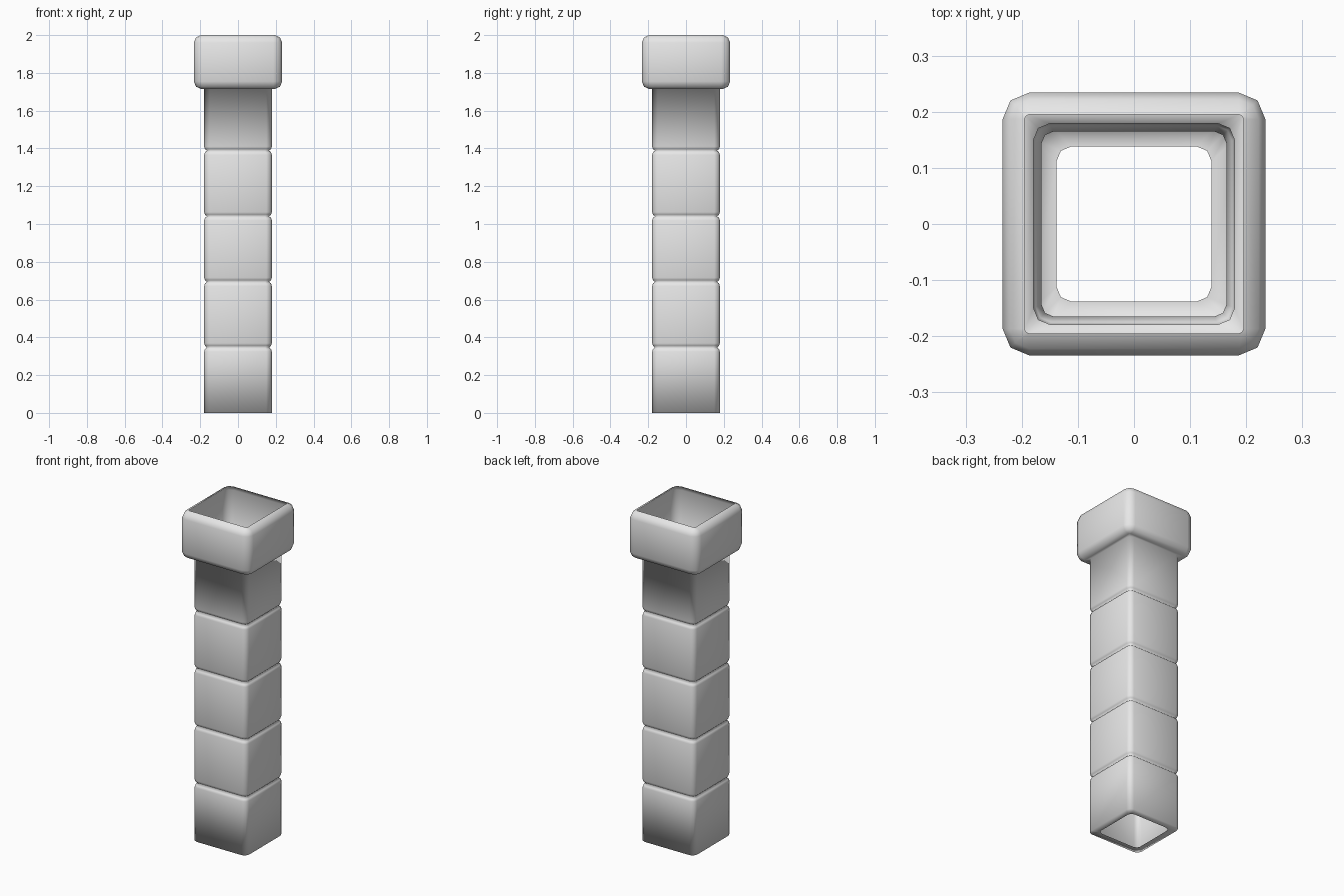
import bpy, bmesh, math

cube = bpy.data.objects.get("Cube")
if cube:
    bpy.data.objects.remove(cube, do_unlink=True)

stone = bpy.data.materials.new("light grey stone")
stone.use_nodes = True
GREY = (0.8, 0.8, 0.8, 1)
stone.diffuse_color = GREY
stone.node_tree.nodes["Principled BSDF"].inputs["Base Color"].default_value = GREY


def rounded_square(bm, half, flat, z):
    """Square ring with two-segment rounded corners; flat is the half length of a side."""
    r = half - flat
    ring = []
    for quarter in range(4):
        for step in range(3):
            a = step * math.pi / 4
            x, y = flat + r * math.cos(a), flat + r * math.sin(a)
            for _ in range(quarter):
                x, y = -y, x
            ring.append(bm.verts.new((x, y, z)))
    return ring


# Shaft: bottom lip, then blocks parted by narrow grooves
SHAFT, BLOCK, COLLAR_Z = 0.179, 0.347, 1.715
profile = [(0.138, 0.112, 0), (SHAFT, 0.150, 0)]
for i in range(1, 5):
    z = i * BLOCK
    for inset, dz in [(0, -0.022), (0.004, -0.009), (0.014, 0), (0.004, 0.009), (0, 0.022)]:
        profile.append((SHAFT - inset, 0.150 - inset / 2, z + dz))
profile.append((SHAFT, 0.150, COLLAR_Z))

# Collar: wider open box with rounded lower and upper edges
edge = [(0.195, 0), (0.222, 0.012), (0.234, 0.040)]
profile += [(h, 0.187, COLLAR_Z + d) for h, d in edge]
profile += [(h, 0.187, 2 - d) for h, d in reversed(edge)]

# Join the rings into one thin, open-ended shell
bm = bmesh.new()
rings = [rounded_square(bm, *p) for p in profile]
for low, high in zip(rings, rings[1:]):
    n = len(low)
    for i in range(n):
        j = (i + 1) % n
        bm.faces.new((low[i], low[j], high[j], high[i])).smooth = True

mesh = bpy.data.meshes.new("hollow_column")
bm.to_mesh(mesh)
bm.free()
mesh.materials.append(stone)
column = bpy.data.objects.new("hollow_column", mesh)
bpy.context.collection.objects.link(column)
